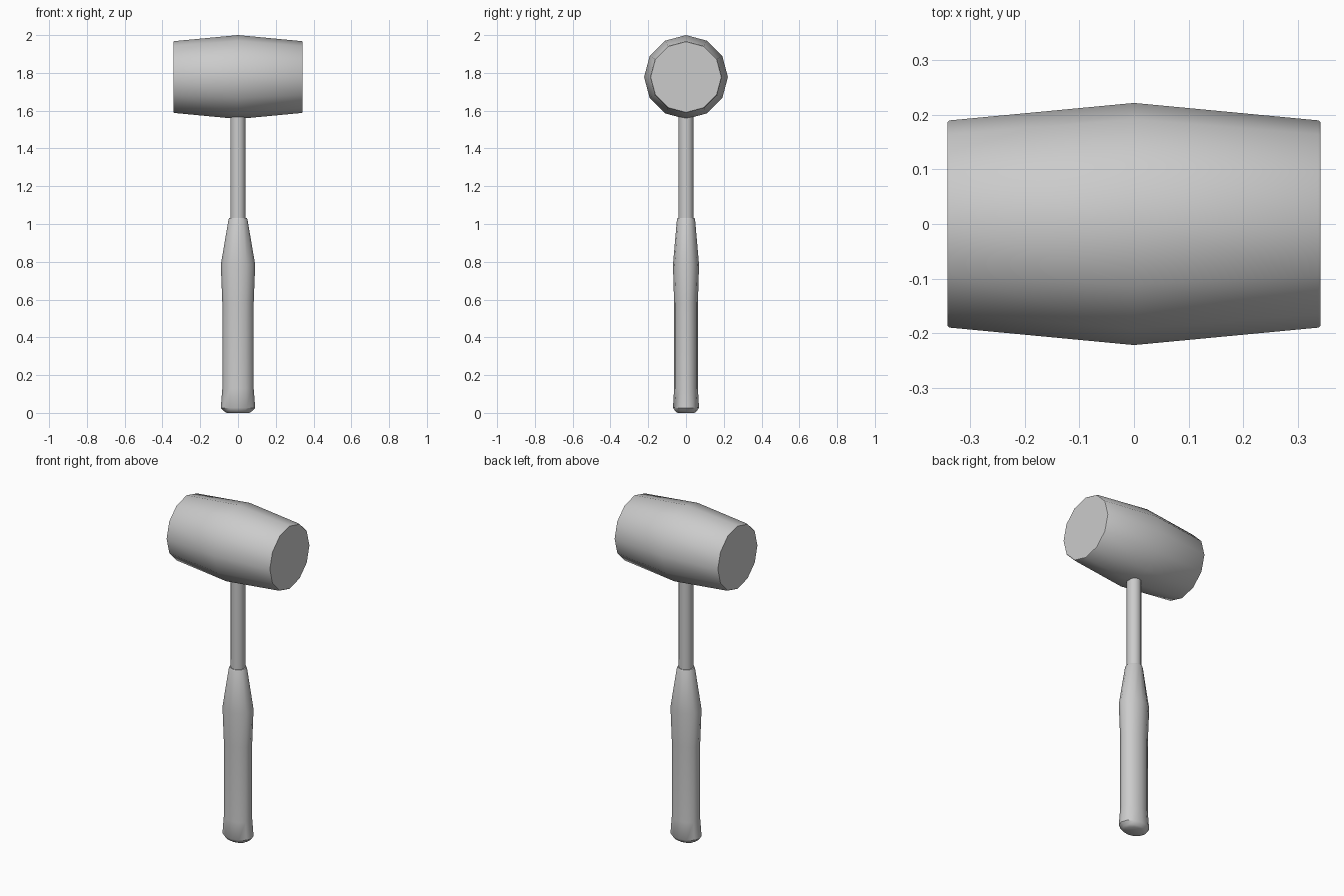
import bpy, bmesh, math
from mathutils import Matrix

if "Cube" in bpy.data.objects:
    bpy.data.objects.remove(bpy.data.objects["Cube"])

SIDES = 12


def loft(name, rings, matrix=Matrix.Identity(4), angle=35):
    """Capped elliptical loft along z; rings are (z, x radius, y radius)."""
    bm = bmesh.new()
    loops = []
    for z, rx, ry in rings:
        loops.append([bm.verts.new((rx * math.cos(2 * math.pi * i / SIDES),
                                    ry * math.sin(2 * math.pi * i / SIDES), z))
                      for i in range(SIDES)])
    for a, b in zip(loops, loops[1:]):
        for i in range(SIDES):
            j = (i + 1) % SIDES
            bm.faces.new((a[i], a[j], b[j], b[i]))
    bm.faces.new(loops[0][::-1])
    bm.faces.new(loops[-1])
    bm.transform(matrix)
    bmesh.ops.recalc_face_normals(bm, faces=bm.faces)
    mesh = bpy.data.meshes.new(name)
    bm.to_mesh(mesh)
    bm.free()
    obj = bpy.data.objects.new(name, mesh)
    bpy.context.collection.objects.link(obj)
    bpy.ops.object.select_all(action='DESELECT')
    obj.select_set(True)
    bpy.context.view_layer.objects.active = obj
    bpy.ops.object.shade_smooth_by_angle(angle=math.radians(angle))
    return obj


# Barrel-shaped mallet head lying along x
half = [(0.342, 0.187), (0.338, 0.19)]
profile = [(-x, r, r) for x, r in half] + [(0, 0.222, 0.222)] + [(x, r, r) for x, r in half[::-1]]
loft("mallet_head", profile,
     Matrix.Translation((0, 0, 1.778)) @ Matrix.Rotation(math.pi / 2, 4, 'Y'))

# Round shaft running up into the head
loft("shaft", [(0.98, 0.04, 0.04), (1.65, 0.04, 0.04)])

# Oval grip with flared butt and swelling below the neck
loft("grip", [
    (0.0, 0.06, 0.045),
    (0.008, 0.073, 0.056),
    (0.027, 0.091, 0.069),
    (0.13, 0.083, 0.063),
    (0.58, 0.083, 0.063),
    (0.785, 0.091, 0.069),
    (1.025, 0.05, 0.048),
    (1.032, 0.046, 0.044),
], angle=40)
